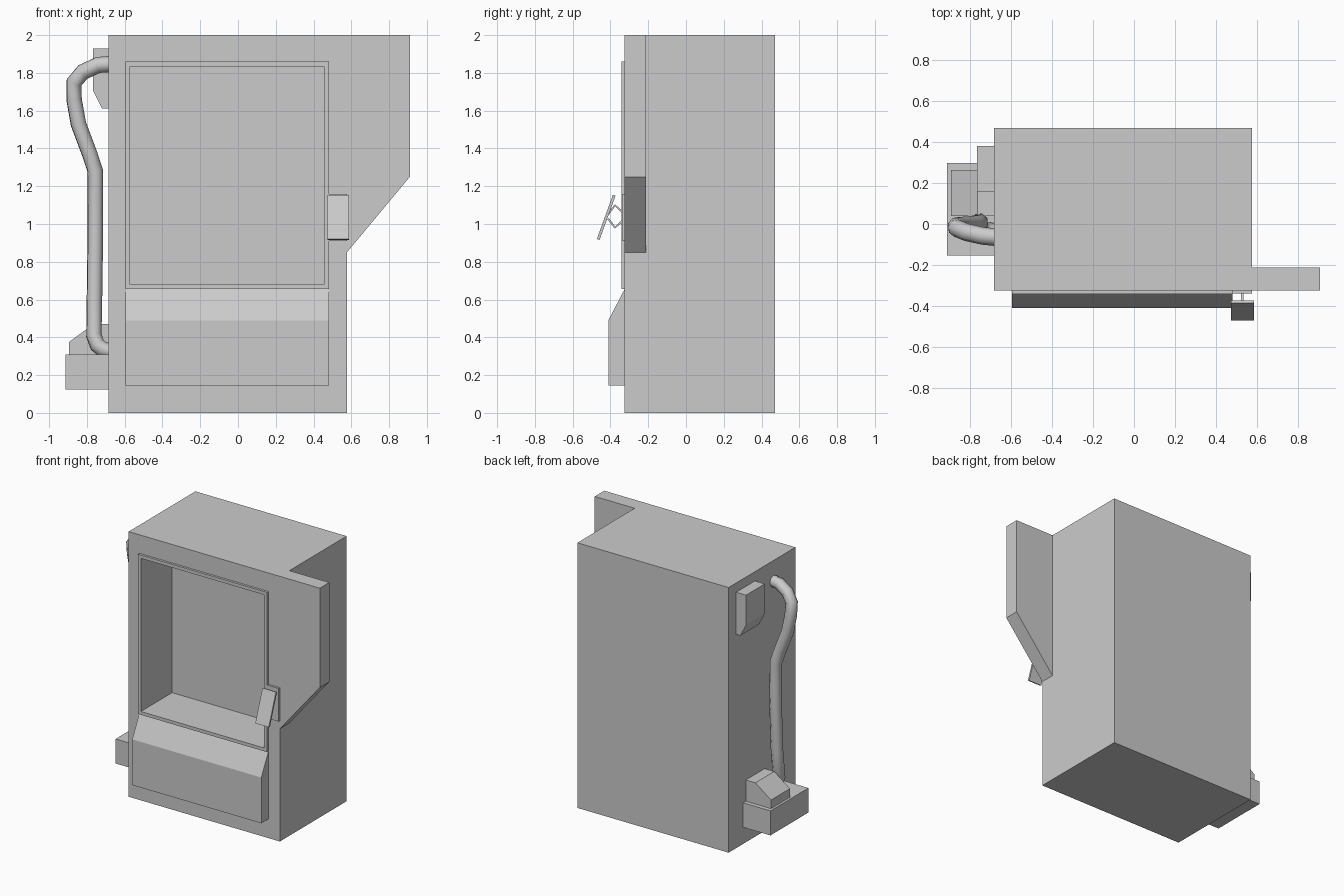
import bpy, bmesh
from mathutils import Vector

if "Cube" in bpy.data.objects:
    bpy.data.objects.remove(bpy.data.objects["Cube"])


def prism(name, profile, lo, hi, axis):
    """Extrude a profile: axis 'x' takes (y, z) points, axis 'y' takes (x, z) points."""
    def place(p, t):
        return (t, p[0], p[1]) if axis == 'x' else (p[0], t, p[1])
    bm = bmesh.new()
    face = bm.faces.new([bm.verts.new(place(p, lo)) for p in profile])
    ext = bmesh.ops.extrude_face_region(bm, geom=[face])['geom']
    step = Vector(place((0, 0), hi - lo))
    bmesh.ops.translate(bm, vec=step, verts=[v for v in ext if isinstance(v, bmesh.types.BMVert)])
    bmesh.ops.recalc_face_normals(bm, faces=bm.faces)
    mesh = bpy.data.meshes.new(name)
    bm.to_mesh(mesh)
    bm.free()
    ob = bpy.data.objects.new(name, mesh)
    bpy.context.collection.objects.link(ob)
    return ob


def box(name, x, y, z):
    return prism(name, [(x[0], z[0]), (x[1], z[0]), (x[1], z[1]), (x[0], z[1])], y[0], y[1], 'y')


def strip(points, t):
    """Thin closed outline around an open polyline."""
    pts = [Vector(p) for p in points]
    left, right = [], []
    for i, p in enumerate(pts):
        d = (pts[min(i + 1, len(pts) - 1)] - pts[max(i - 1, 0)]).normalized()
        n = Vector((-d.y, d.x)) * t / 2
        left.append(p + n)
        right.append(p - n)
    return left + right[::-1]


# Cabinet and raised window frame, hollowed by one shared cutter
cabinet = box("cabinet", (-0.685, 0.577), (-0.325, 0.47), (0, 2))
frame = box("window_frame", (-0.595, 0.482), (-0.342, -0.325), (0.655, 1.86))
cutter = box("window_cutter", (-0.571, 0.456), (-0.5, 0.03), (0.68, 1.835))
for ob in (cabinet, frame):
    cut = ob.modifiers.new("window", 'BOOLEAN')
    cut.operation = 'DIFFERENCE'
    cut.solver = 'EXACT'
    cut.object = cutter
    bpy.context.view_layer.objects.active = ob
    bpy.ops.object.modifier_apply(modifier="window")
bpy.data.objects.remove(cutter)

# Flange that extends the front to the right
prism("side_flange", [(0.577, 0.85), (0.91, 1.25), (0.91, 2), (0.577, 2)], -0.325, -0.212, 'y')

# Lower front bin with sloping top
prism("front_bin", [(-0.325, 0.145), (-0.411, 0.145), (-0.411, 0.49), (-0.325, 0.655)],
      -0.595, 0.482, 'x')

# Handle: back plate, bent links and tilted paddle
box("handle_plate", (0.482, 0.577), (-0.34, -0.325), (0.91, 1.16))
for name, s in (("upper_link", 1), ("lower_link", -1)):
    path = [(-0.338, 1.04 + s * 0.025), (-0.376, 1.04 + s * 0.059), (-0.412, 1.04 + s * 0.012)]
    prism(name, strip(path, 0.011), 0.522, 0.536, 'x')
prism("handle_paddle", strip([(-0.465, 0.918), (-0.38, 1.152)], 0.015), 0.475, 0.587, 'x')

# Left side: motor tray, sloped housing and upper connector
box("side_tray", (-0.913, -0.685), (-0.155, 0.297), (0.125, 0.31))
prism("tray_housing", [(-0.685, 0.31), (-0.895, 0.31), (-0.895, 0.375), (-0.765, 0.47), (-0.685, 0.47)],
      0.04, 0.265, 'y')
prism("upper_connector", [(-0.685, 1.93), (-0.767, 1.93), (-0.767, 1.705), (-0.72, 1.612), (-0.685, 1.612)],
      0.157, 0.38, 'y')

# Hose running between the upper and lower ends
path = [(-0.67, -0.065, 1.847), (-0.74, -0.058, 1.842), (-0.82, -0.04, 1.805), (-0.868, -0.02, 1.75),
        (-0.868, -0.01, 1.66), (-0.845, -0.005, 1.53), (-0.785, 0.0, 1.37), (-0.755, 0.005, 1.28),
        (-0.755, 0.01, 0.95), (-0.76, 0.0, 0.6), (-0.763, -0.02, 0.41), (-0.745, -0.03, 0.36),
        (-0.715, -0.035, 0.335), (-0.67, -0.04, 0.325)]
curve = bpy.data.curves.new("hose_path", 'CURVE')
curve.dimensions = '3D'
curve.bevel_depth = 0.043
curve.bevel_resolution = 2
curve.use_fill_caps = True
spline = curve.splines.new('POLY')
spline.points.add(len(path) - 1)
for pt, co in zip(spline.points, path):
    pt.co = (*co, 1)
hose = bpy.data.objects.new("hose", curve)
bpy.context.collection.objects.link(hose)
bpy.ops.object.select_all(action='DESELECT')
hose.select_set(True)
bpy.context.view_layer.objects.active = hose
bpy.ops.object.convert(target='MESH')
bpy.ops.object.shade_smooth_by_angle(angle=1.1)
bpy.context.object.name = "hose"

# Centre the whole model in depth
for ob in bpy.context.scene.objects:
    ob.location.y += 0.0
